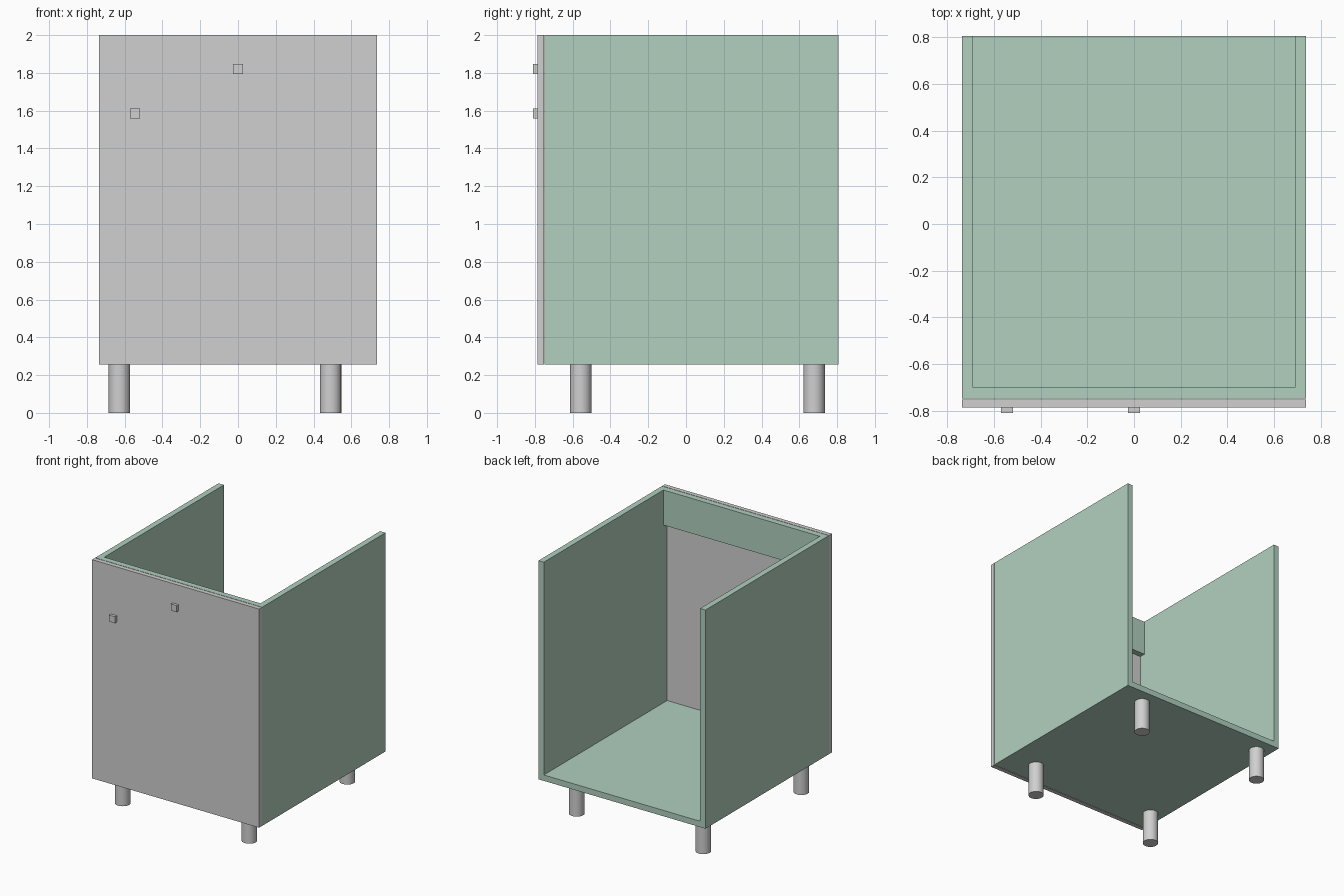
import bpy
import bmesh
from mathutils import Matrix, Vector

cube = bpy.data.objects.get("Cube")
if cube:
    bpy.data.objects.remove(cube, do_unlink=True)


def material(name, rgb):
    mat = bpy.data.materials.new(name)
    mat.use_nodes = True
    colour = (*rgb, 1.0)
    mat.diffuse_color = colour
    mat.node_tree.nodes["Principled BSDF"].inputs["Base Color"].default_value = colour
    return mat


GREEN = material("pale green", (0.44, 0.63, 0.52))
GREY = material("light grey", (0.63, 0.63, 0.63))


def finish(name, bm, mat):
    mesh = bpy.data.meshes.new(name)
    bm.to_mesh(mesh)
    bm.free()
    mesh.materials.append(mat)
    obj = bpy.data.objects.new(name, mesh)
    bpy.context.collection.objects.link(obj)
    return obj


def box(name, low, high, mat):
    low, high = Vector(low), Vector(high)
    bm = bmesh.new()
    bmesh.ops.create_cube(bm, size=1, matrix=Matrix.Translation((low + high) / 2)
                          @ Matrix.Diagonal((*(high - low), 1)))
    return finish(name, bm, mat)


def leg(name, x, y):
    bm = bmesh.new()
    bmesh.ops.create_cone(bm, cap_ends=True, segments=24, radius1=LEG_RADIUS,
                          radius2=LEG_RADIUS, depth=BASE,
                          matrix=Matrix.Translation((x, y, BASE / 2)))
    for face in bm.faces:
        face.smooth = len(face.verts) == 4
    for edge in bm.edges:
        edge.smooth = all(f.smooth for f in edge.link_faces)
    return finish(name, bm, GREY)


HALF = 0.737      # half width of the cabinet
BOARD = 0.047     # board thickness
BASE = 0.255      # underside of the cabinet
TOP = 2.0
FRONT, BACK = -0.748, 0.807
INNER = HALF - BOARD
LEG_RADIUS = 0.057

# Carcass boards
box("left_side", (INNER, FRONT, BASE), (HALF, BACK, TOP), GREEN)
box("right_side", (-HALF, FRONT, BASE), (-INNER, BACK, TOP), GREEN)
box("bottom_board", (-INNER, FRONT, BASE), (INNER, BACK, BASE + BOARD), GREEN)
box("front_rail", (-INNER, FRONT, 1.72), (INNER, FRONT + BOARD, TOP), GREEN)

# Door and its square knobs
box("door", (-HALF, -0.787, BASE), (HALF, -0.752, TOP), GREY)
for name, x, z in (("centre_knob", 0.0, 1.82), ("right_knob", -0.545, 1.585)):
    box(name, (x - 0.026, -0.81, z - 0.026), (x + 0.026, -0.787, z + 0.026), GREY)

# Round legs
for side, x in (("right", -0.628), ("left", 0.49)):
    for end, y in (("front", -0.557), ("back", 0.678)):
        leg(f"{end}_{side}_leg", x, y)
